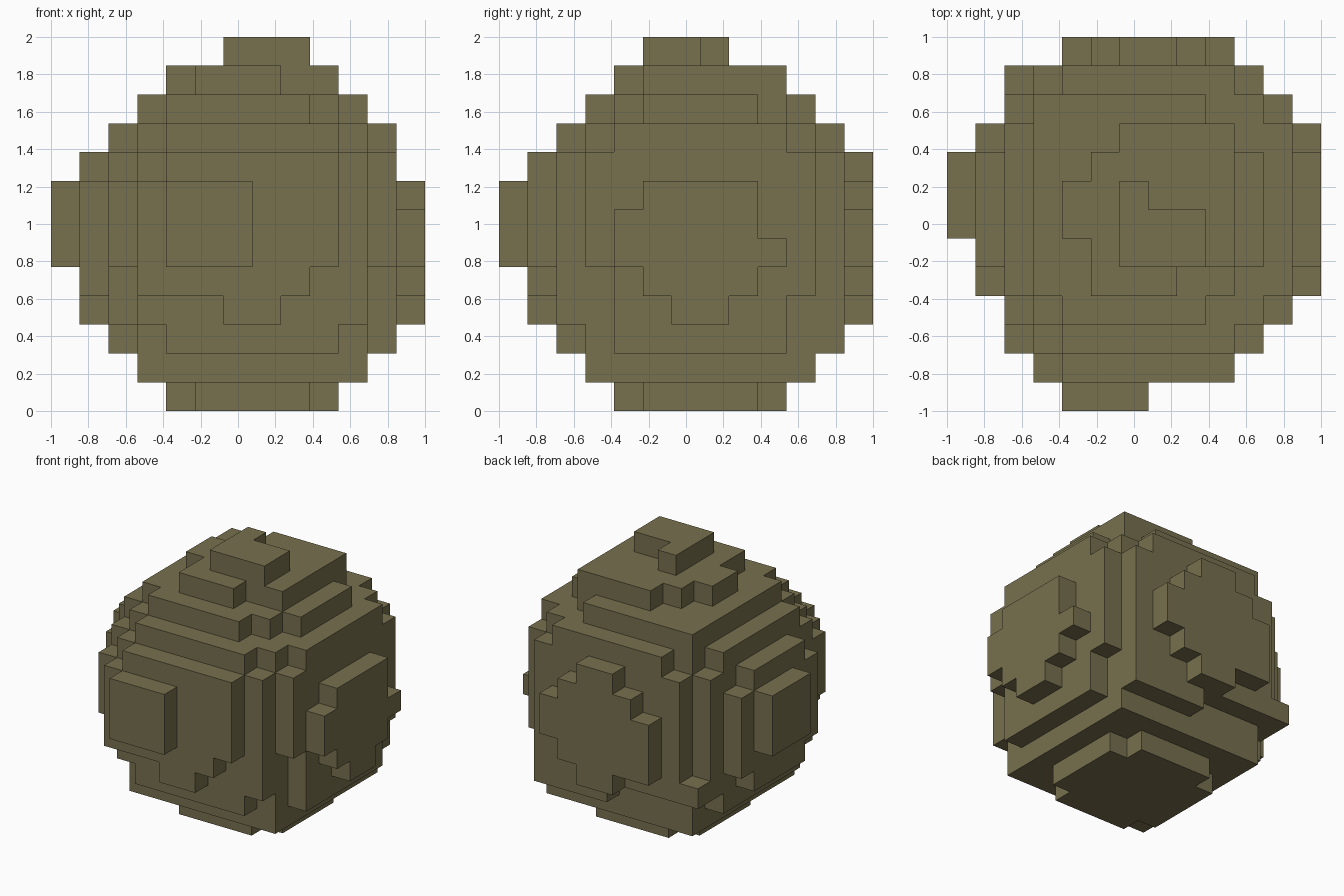
import bpy, bmesh, math
from mathutils import Vector

cube = bpy.data.objects.get("Cube")
if cube:
    bpy.data.objects.remove(cube, do_unlink=True)

N = 13                 # blocks along the longest side
S = 2.0 / N            # block size
cells = set()


def box(x, y, z):
    """Fill a box of blocks; each range is inclusive."""
    for i in range(x[0], x[1] + 1):
        for j in range(y[0], y[1] + 1):
            for k in range(z[0], z[1] + 1):
                cells.add((i, j, k))


def plate(axis, layer, *rects):
    """One-block-thick plate on a given axis: rects are (a0, a1, b0, b1) over the other two axes."""
    for a0, a1, b0, b1 in rects:
        spans = [(a0, a1), (b0, b1)]
        spans.insert(axis, (layer, layer))
        box(*spans)


X, Y, Z = 0, 1, 2

# solid core
box((3, 10), (3, 10), (1, 9))

# front plates (x range, z range)
plate(Y, 2, (4, 9, 2, 9), (3, 10, 3, 8), (2, 2, 5, 7))
plate(Y, 1, (4, 9, 5, 8), (3, 3, 4, 7), (4, 8, 4, 8), (6, 7, 3, 8))
plate(Y, 0, (4, 6, 5, 7))

# back plates (x range, z range)
plate(Y, 11, (4, 9, 3, 9), (7, 9, 2, 9), (3, 10, 3, 8), (10, 10, 2, 8), (2, 2, 3, 3))
plate(Y, 12, (4, 9, 5, 6), (4, 4, 4, 6), (5, 8, 4, 7), (6, 7, 3, 8))

# left plates (y range, z range)
plate(X, 11, (4, 9, 2, 9), (3, 3, 5, 8), (10, 10, 4, 8))
plate(X, 12, (4, 8, 5, 6), (5, 8, 4, 7), (6, 7, 3, 7), (9, 9, 5, 5))

# right plates (y range, z range)
plate(X, 2, (4, 9, 2, 9), (3, 10, 3, 8))
plate(X, 1, (4, 9, 4, 7), (5, 8, 3, 8))
plate(X, 0, (6, 8, 5, 7))

# top plates (x range, y range)
plate(Z, 10, (4, 8, 3, 10), (3, 3, 4, 10), (9, 9, 4, 9), (10, 10, 5, 8))
plate(Z, 11, (4, 4, 6, 7), (5, 5, 4, 8), (6, 7, 4, 9), (8, 9, 5, 9))
plate(Z, 12, (6, 6, 5, 7), (7, 8, 5, 6))

# bottom plate (x range, y range)
plate(Z, 0, (5, 8, 4, 9), (4, 9, 5, 8))

# outer skin: keep only block sides that touch empty space
bm = bmesh.new()
corners = {}


def corner(p):
    if p not in corners:
        corners[p] = bm.verts.new((p[0] * S - 1, p[1] * S - 1, p[2] * S))
    return corners[p]


for c in sorted(cells):
    for axis in range(3):
        for side in (0, 1):
            n = list(c)
            n[axis] += 2 * side - 1
            if tuple(n) in cells:
                continue
            u, v = (axis + 1) % 3, (axis + 2) % 3
            loop = []
            for du, dv in ((0, 0), (1, 0), (1, 1), (0, 1)):
                p = list(c)
                p[axis] += side
                p[u] += du
                p[v] += dv
                loop.append(corner(tuple(p)))
            bm.faces.new(loop if side else loop[::-1])

# merge coplanar block sides into clean flat faces
bmesh.ops.dissolve_limit(bm, angle_limit=math.radians(1), verts=bm.verts[:], edges=bm.edges[:])

mesh = bpy.data.meshes.new("blocky_boulder")
bm.to_mesh(mesh)
bm.free()
boulder = bpy.data.objects.new("blocky_boulder", mesh)
bpy.context.collection.objects.link(boulder)

# single olive brown colour
colour = (0.184, 0.162, 0.077, 1.0)
mat = bpy.data.materials.new("olive_brown")
mat.use_nodes = True
mat.diffuse_color = colour
bsdf = next(n for n in mat.node_tree.nodes if n.type == 'BSDF_PRINCIPLED')
bsdf.inputs["Base Color"].default_value = colour
bsdf.inputs["Roughness"].default_value = 0.9
mesh.materials.append(mat)
